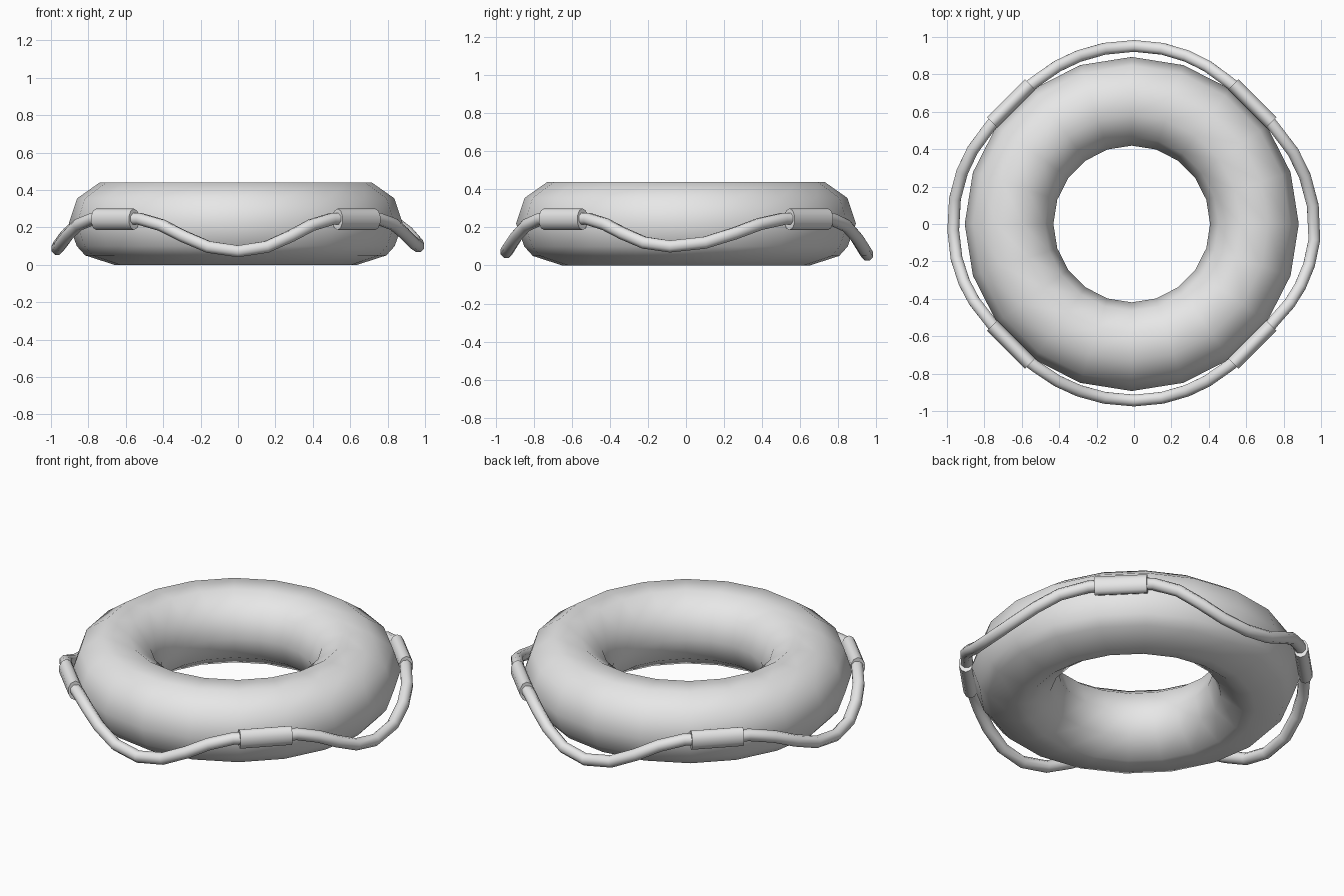
import bpy, bmesh, math
from mathutils import Vector

if "Cube" in bpy.data.objects:
    bpy.data.objects.remove(bpy.data.objects["Cube"])

CX = -0.012                      # ring and clasp centre
grey = bpy.data.materials.new("light grey")
grey.diffuse_color = (0.8, 0.8, 0.8, 1)
grey.use_nodes = True
grey.node_tree.nodes["Principled BSDF"].inputs["Base Color"].default_value = grey.diffuse_color


def loft(name, sections, closed=False, angle=60):
    """Skin a list of closed cross-sections; cap the ends unless closed."""
    bm = bmesh.new()
    rows = [[bm.verts.new(p) for p in s] for s in sections]
    n = len(rows[0])
    for i in range(len(rows) if closed else len(rows) - 1):
        a, b = rows[i], rows[(i + 1) % len(rows)]
        for j in range(n):
            k = (j + 1) % n
            bm.faces.new((a[j], a[k], b[k], b[j]))
    if not closed:
        bm.faces.new(rows[0])
        bm.faces.new(rows[-1])
    bmesh.ops.recalc_face_normals(bm, faces=bm.faces)
    me = bpy.data.meshes.new(name)
    bm.to_mesh(me)
    bm.free()
    me.materials.append(grey)
    ob = bpy.data.objects.new(name, me)
    bpy.context.collection.objects.link(ob)
    bpy.ops.object.select_all(action='DESELECT')
    ob.select_set(True)
    bpy.context.view_layer.objects.active = ob
    bpy.ops.object.shade_smooth_by_angle(angle=math.radians(angle))


def tube(name, path, rw, rh, sides):
    """Sweep an upright elliptical section along a path."""
    sections = []
    for i, p in enumerate(path):
        t = (path[min(i + 1, len(path) - 1)] - path[max(i - 1, 0)]).normalized()
        side = t.cross(Vector((0, 0, 1))).normalized()
        up = side.cross(t)
        angs = [2 * math.pi * (j + 0.5) / sides for j in range(sides)]
        sections.append([p + side * rw * math.cos(a) + up * rh * math.sin(a) for a in angs])
    loft(name, sections)


def polar(r, deg, z, cx=CX):
    a = math.radians(deg)
    return Vector((cx + r * math.cos(a), r * math.sin(a), z))


# Inflated ring: ten-sided section with a slightly flatter underside
profile = [(0.656 + 0.237 * math.cos(math.radians(a)), 0.22 + 0.23 * math.sin(math.radians(a)))
           for a in range(0, 253, 36)]
profile += [(0.65, 0.0), (0.805, 0.05), (0.85, 0.1)]
loft("float_ring", [[polar(r, s * 18, z) for r, z in profile] for s in range(20)], closed=True)

# Four rope clasps on the diagonals
for k in range(4):
    deg = 45 + 90 * k
    mid = polar(0.912, deg, 0.243)
    tan = polar(1, deg + 90, 0, 0) * 0.143
    tube("rope_clasp", [mid - tan, mid + tan], 0.04, 0.057, 10)

# Four sagging grab ropes: direction, middle radius, lowest height, sideways shift of the sag
for deg, r_mid, low, skew in ((0, 0.968, 0.1, -5), (90, 0.952, 0.058, 0),
                              (180, 0.967, 0.085, 2), (270, 0.944, 0.072, 0)):
    path = []
    for off in (-39, -34, -25.5, -18, -9.5, 0, 9.5, 18, 25.5, 34, 39):
        t = min(abs(off) / 35, 1)
        shift = skew * (1 - t)
        rise = 0.5 - 0.5 * math.cos(math.pi * t ** 1.1)
        r = r_mid + (0.918 - r_mid) * t ** 2
        path.append(polar(r, deg + off + shift, low + (0.246 - low) * rise,
                          CX * t))
    tube("grab_rope", path, 0.034, 0.034, 8)
